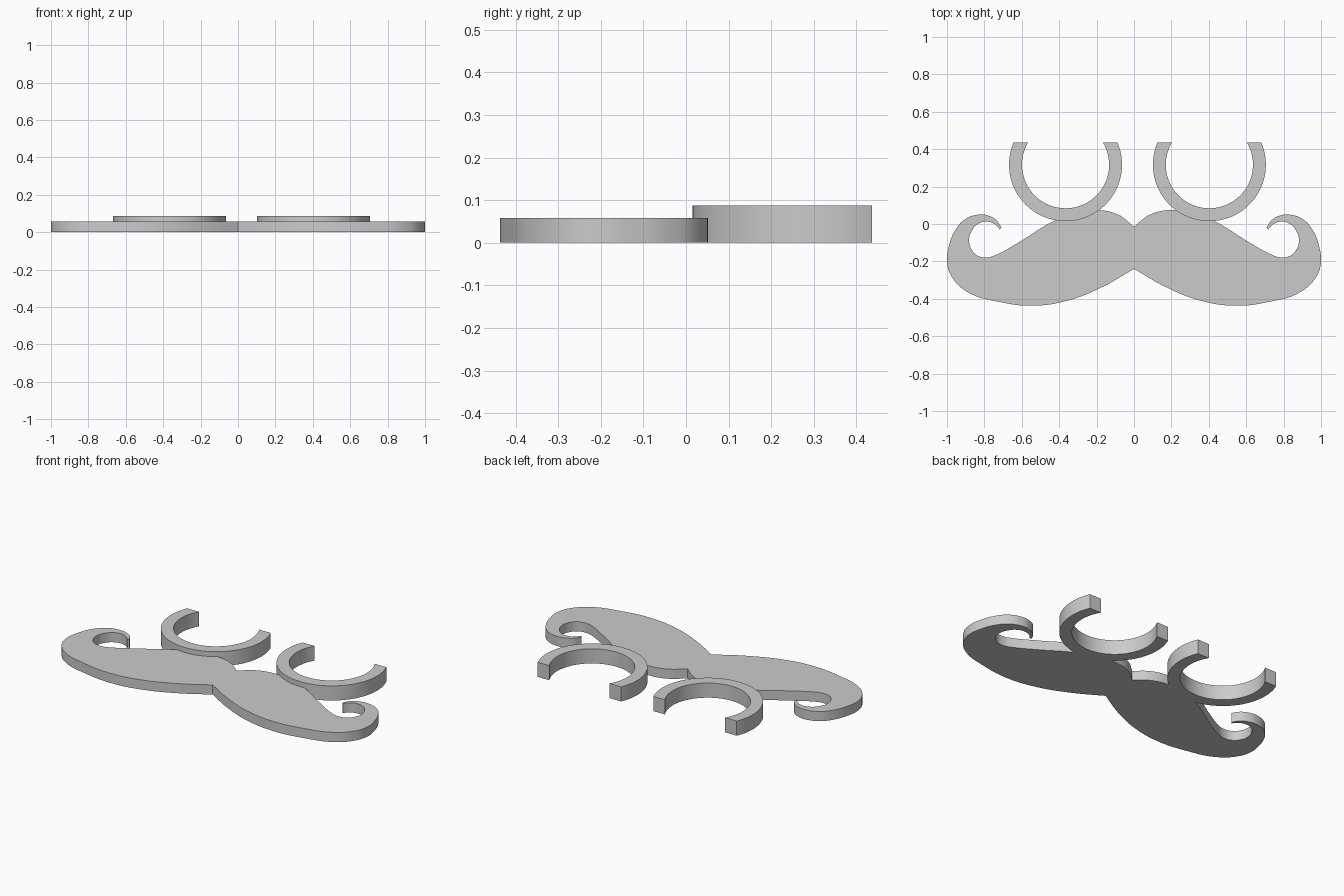
import bpy, bmesh, math

if "Cube" in bpy.data.objects:
    bpy.data.objects.remove(bpy.data.objects["Cube"], do_unlink=True)

grey = bpy.data.materials.new("plain grey")
grey.use_nodes = True
grey.diffuse_color = (0.6, 0.6, 0.6, 1)
grey.node_tree.nodes["Principled BSDF"].inputs["Base Color"].default_value = (0.6, 0.6, 0.6, 1)

PLATE_HEIGHT = 0.058
RING_HEIGHT = 0.088
RING_CUT = 0.437


def smooth(obj):
    bpy.ops.object.select_all(action='DESELECT')
    obj.select_set(True)
    bpy.context.view_layer.objects.active = obj
    bpy.ops.object.shade_smooth_by_angle(angle=math.radians(30))


# Moustache: one half of the outline, from the upper notch round to the lower one
half = [(0, -.01), (.085, .055), (.21, .08), (.3, .067), (.41, .03),
        (.62, -.095), (.727, -.155), (.78, -.173), (.835, -.165),
        (.866, -.135), (.882, -.08), (.866, -.03), (.834, .005),
        (.786, .018), (.743, .003), (.717, -.024), (.709, -.015),
        (.735, .025), (.78, .05), (.834, .055), (.904, .03), (.957, -.03),
        (.99, -.115), (1, -.197), (.973, -.28), (.888, -.36), (.727, -.41),
        (.54, -.432), (.353, -.404), (.166, -.33), (0, -.235)]
tips = {half[0], half[15], half[16], half[-1]}
outline = half + [(-x, y) for x, y in reversed(half[1:-1])]

curve = bpy.data.curves.new("moustache", 'CURVE')
curve.dimensions = '2D'
curve.fill_mode = 'BOTH'
curve.resolution_u = 8
curve.extrude = PLATE_HEIGHT / 2
spline = curve.splines.new('BEZIER')
spline.use_cyclic_u = True
spline.bezier_points.add(len(outline) - 1)
for point, (x, y) in zip(spline.bezier_points, outline):
    point.co = (x, y, 0)
    kind = 'VECTOR' if (abs(x), y) in tips else 'AUTO'
    point.handle_left_type = point.handle_right_type = kind

moustache = bpy.data.objects.new("moustache", curve)
bpy.context.collection.objects.link(moustache)
moustache.location = (0, -.005, PLATE_HEIGHT / 2)
bpy.ops.object.select_all(action='DESELECT')
moustache.select_set(True)
bpy.context.view_layer.objects.active = moustache
bpy.ops.object.convert(target='MESH')
moustache = bpy.context.view_layer.objects.active
bm = bmesh.new()
bm.from_mesh(moustache.data)
bmesh.ops.remove_doubles(bm, verts=bm.verts, dist=0.0001)
bmesh.ops.recalc_face_normals(bm, faces=bm.faces)
bm.to_mesh(moustache.data)
bm.free()
moustache.data.materials.clear()
moustache.data.materials.append(grey)
smooth(moustache)


# Open finger rings, their ends cut flat along the back
def open_ring(name, cx, cy=.317, outer=.302, inner=.233, steps=56):
    bm = bmesh.new()

    def arc(radius):
        start = math.pi - math.asin((RING_CUT - cy) / radius)
        sweep = 3 * math.pi - 2 * start
        return [bm.verts.new((cx + radius * math.cos(start + sweep * i / steps),
                              cy + radius * math.sin(start + sweep * i / steps), 0))
                for i in range(steps + 1)]

    a, b = arc(outer), arc(inner)
    faces = [bm.faces.new((a[i], a[i + 1], b[i + 1], b[i])) for i in range(steps)]
    new = bmesh.ops.extrude_face_region(bm, geom=faces, use_keep_orig=True)["geom"]
    for v in new:
        if isinstance(v, bmesh.types.BMVert):
            v.co.z = RING_HEIGHT
    bmesh.ops.recalc_face_normals(bm, faces=bm.faces)
    mesh = bpy.data.meshes.new(name)
    bm.to_mesh(mesh)
    bm.free()
    mesh.materials.append(grey)
    obj = bpy.data.objects.new(name, mesh)
    bpy.context.collection.objects.link(obj)
    smooth(obj)


open_ring("left_ring", .403)
open_ring("right_ring", -.366)
